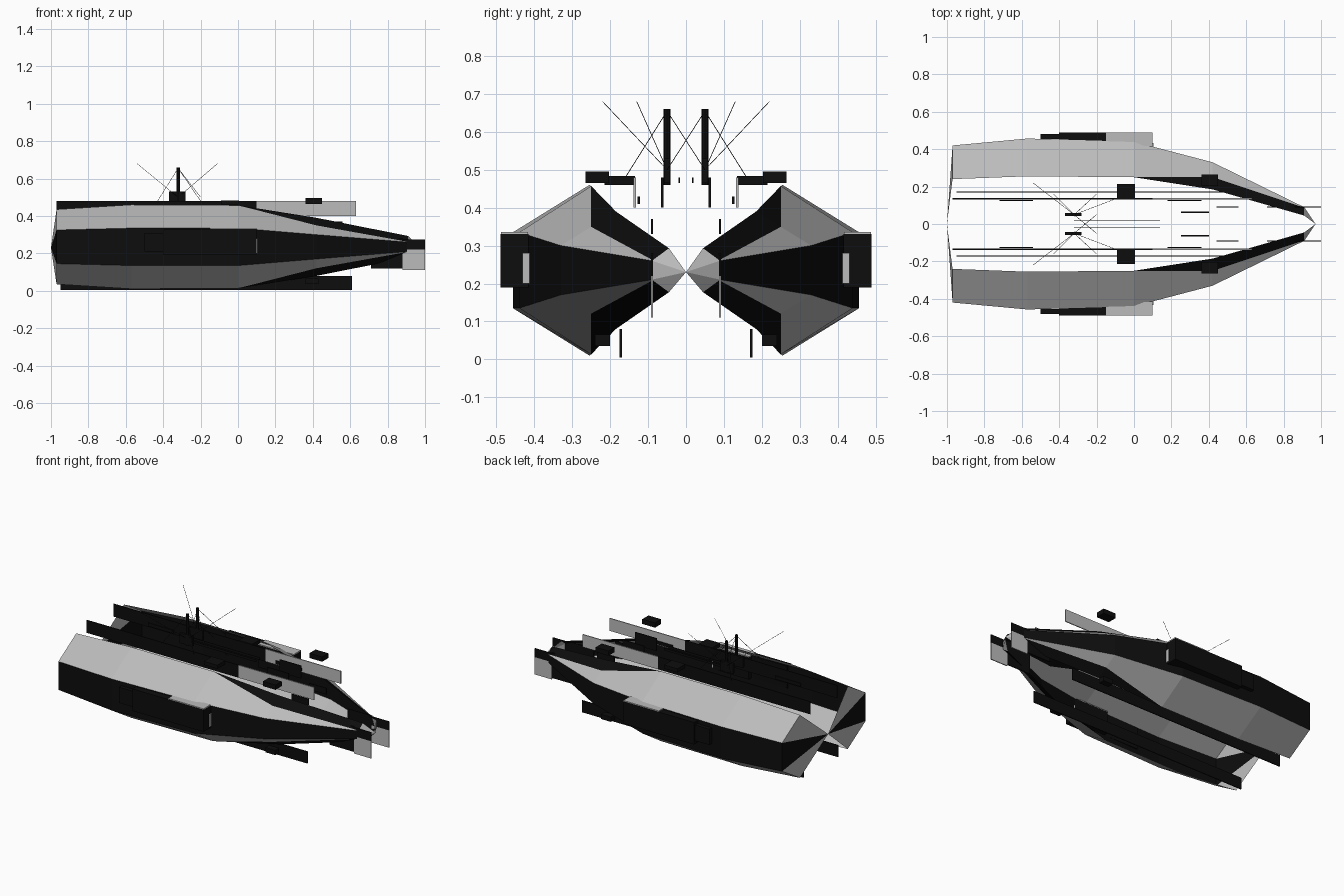
import bpy
import bmesh
from mathutils import Vector

old = bpy.data.objects.get("Cube")
if old:
    bpy.data.objects.remove(old)


def material(name, value):
    m = bpy.data.materials.new(name)
    m.use_nodes = True
    colour = (value, value, value, 1)
    m.diffuse_color = colour
    m.node_tree.nodes["Principled BSDF"].inputs["Base Color"].default_value = colour
    return m


BLACK = material("matt black", 0.004)
GREY = material("light grey", 0.5)
MID = 0.235


def finish(name, bm, mats, mirror=True):
    mesh = bpy.data.meshes.new(name)
    bm.to_mesh(mesh)
    bm.free()
    for m in mats:
        mesh.materials.append(m)
    ob = bpy.data.objects.new(name, mesh)
    bpy.context.collection.objects.link(ob)
    if mirror:
        mod = ob.modifiers.new("other side", 'MIRROR')
        mod.use_axis = (False, True, False)
        mod.use_mirror_merge = False
    return ob


def box(name, x, y, z, mat=BLACK):
    """Box from (min, max) ranges, repeated on the other side."""
    bm = bmesh.new()
    bmesh.ops.create_cube(bm, size=1)
    for v in bm.verts:
        v.co = [r[0] + (c + 0.5) * (r[1] - r[0]) for c, r in zip(v.co, (x, y, z))]
    return finish(name, bm, [mat])


def plate(name, x, y, z, mat=BLACK, t=0.003):
    return box(name, x, (y - t, y + t), z, mat)


def rod(name, a, b, radius, sides=6):
    a, b = Vector(a), Vector(b)
    bm = bmesh.new()
    bmesh.ops.create_cone(bm, cap_ends=True, segments=sides, radius1=radius,
                          radius2=radius, depth=(b - a).length)
    turn = (b - a).to_track_quat('Z', 'Y')
    for v in bm.verts:
        v.co = turn @ v.co + (a + b) / 2
    return finish(name, bm, [BLACK])


# Faceted hull shell: x, side y, side half height, rim y, rim half height, dark share
stations = [
    (-0.97, 0.42, 0.09, 0.24, 0.20, 0),
    (-0.57, 0.457, 0.10, 0.255, 0.225, 0),
    (0.0, 0.44, 0.10, 0.25, 0.222, 0),
    (0.42, 0.33, 0.065, 0.185, 0.155, 0.45),
    (0.91, 0.09, 0.025, 0.045, 0.058, 0.95),
]
bm = bmesh.new()
rings = []
for x, sy, sh, ry, rh, share in stations:
    py, ph = ry + (sy - ry) * share, rh + (sh - rh) * share
    upper = [(ry, rh), (py, ph), (sy, sh)]
    section = upper + [(y, -h) for y, h in reversed(upper)]
    rings.append([bm.verts.new((x, y, MID + h)) for y, h in section])
stern = bm.verts.new((-1, 0, MID - 0.005))
bow = bm.verts.new((0.97, 0, MID - 0.005))
for a, b in zip(rings, rings[1:]):
    for i in range(5):
        f = bm.faces.new((a[i], a[i + 1], b[i + 1], b[i]))
        f.material_index = i % 2
for i in range(5):
    f = bm.faces.new((rings[0][i + 1], rings[0][i], stern))
    f.material_index = i % 2
    f = bm.faces.new((rings[-1][i], rings[-1][i + 1], bow))
    f.material_index = 1
bmesh.ops.remove_doubles(bm, verts=bm.verts, dist=0.0005)
bmesh.ops.recalc_face_normals(bm, faces=bm.faces)
finish("hull_shell", bm, [BLACK, GREY])

# Long fore and aft plates
plate("upper_rail_aft", (-0.97, 0.1), 0.135, (0.40, 0.48))
plate("upper_rail_fore", (0.1, 0.63), 0.135, (0.40, 0.48), GREY)
plate("lower_keel", (-0.95, 0.61), 0.172, (0.005, 0.08))
plate("inner_rail", (0.25, 0.4), 0.063, (0.40, 0.48))
plate("centre_rail", (-0.32, 0.14), 0.018, (0.465, 0.48), t=0.002)
for x in (-0.72, 0.18):
    plate("rail_strip", (x, x + 0.18), 0.125, (0.41, 0.43))
plate("bow_strip", (0.44, 0.56), 0.09, (0.33, 0.37))

# Bow fins
plate("bow_fin_root", (0.71, 0.88), 0.09, (0.12, 0.28))
plate("bow_fin_upper", (0.88, 1.0), 0.09, (0.22, 0.275))
plate("bow_fin_lower", (0.88, 1.0), 0.09, (0.11, 0.22), GREY)

# Side pods
box("pod_nozzle", (-0.5, -0.4), (0.455, 0.48), (0.21, 0.31))
box("pod_aft", (-0.4, -0.15), (0.445, 0.49), (0.19, 0.33))
box("pod_fore", (-0.15, 0.1), (0.415, 0.49), (0.19, 0.33))
box("pod_cover", (-0.15, 0.1), (0.417, 0.488), (0.33, 0.336), GREY)
box("pod_intake", (0.1, 0.104), (0.412, 0.432), (0.2, 0.28), GREY)

# Turret blocks
box("mid_turret", (-0.09, 0.005), (0.135, 0.215), (0.46, 0.483))
box("fore_turret", (0.36, 0.45), (0.203, 0.265), (0.465, 0.495))
box("lower_turret", (0.36, 0.43), (0.2, 0.24), (0.035, 0.065))

# Masts with bases and wires
rod("mast", (-0.32, 0.05, 0.46), (-0.32, 0.05, 0.66), 0.009, 8)
box("mast_base", (-0.37, -0.28), (0.042, 0.058), (0.465, 0.53))
for x, y, z in ((-0.43, 0.16, 0.48), (-0.2, 0.16, 0.48), (-0.2, -0.05, 0.5)):
    rod("stay_wire", (-0.32, 0.05, 0.655), (x, y, z), 0.0012, 4)
for x, y, z in ((-0.54, 0.22, 0.68), (-0.11, 0.13, 0.68)):
    rod("aerial_wire", (-0.32, 0.05, 0.5), (x, y, z), 0.001, 4)
